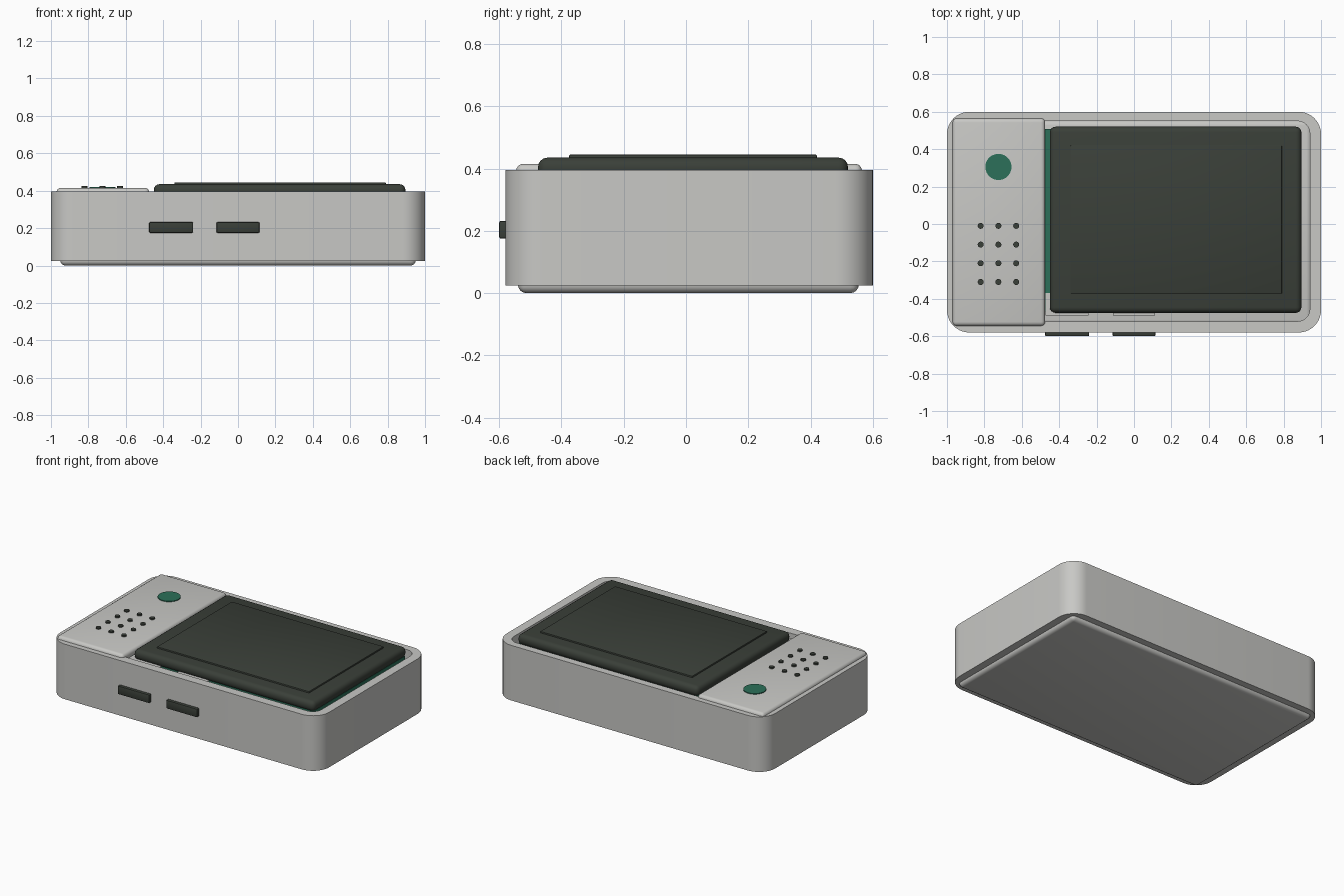
import bpy, bmesh, math

if "Cube" in bpy.data.objects:
    bpy.data.objects.remove(bpy.data.objects["Cube"])


def material(name, rgb):
    m = bpy.data.materials.new(name)
    m.diffuse_color = (*rgb, 1)
    m.use_nodes = True
    m.node_tree.nodes["Principled BSDF"].inputs["Base Color"].default_value = m.diffuse_color
    return m


GREY = material("light grey", (0.58, 0.58, 0.56))
DARK = material("charcoal", (0.042, 0.05, 0.04))
GREEN = material("green", (0.025, 0.16, 0.1))


def finish(name, bm, mat):
    bmesh.ops.recalc_face_normals(bm, faces=bm.faces)
    me = bpy.data.meshes.new(name)
    bm.to_mesh(me)
    bm.free()
    me.materials.append(mat)
    ob = bpy.data.objects.new(name, me)
    bpy.context.collection.objects.link(ob)
    bpy.ops.object.select_all(action='DESELECT')
    ob.select_set(True)
    bpy.context.view_layer.objects.active = ob
    bpy.ops.object.shade_smooth_by_angle(angle=math.radians(35))
    return ob


def box(name, x, y, z, mat, bevel=0.0, segments=4):
    """Box from (min, max) ranges, with rounded edges."""
    bm = bmesh.new()
    bmesh.ops.create_cube(bm, size=1)
    for v in bm.verts:
        v.co = [(r[0] + r[1]) / 2 + c * (r[1] - r[0]) for r, c in zip((x, y, z), v.co)]
    if bevel:
        bmesh.ops.bevel(bm, geom=bm.edges[:], offset=bevel, segments=segments,
                        profile=0.5, affect='EDGES')
    return finish(name, bm, mat)


def disc(name, x, y, z, r, mat, n):
    bm = bmesh.new()
    bmesh.ops.create_cone(bm, cap_ends=True, segments=n, radius1=r, radius2=r, depth=z[1] - z[0])
    bmesh.ops.translate(bm, verts=bm.verts, vec=(x, y, (z[0] + z[1]) / 2))
    return finish(name, bm, mat)


def rounded_outline(x, y, r, n=10):
    pts = []
    for i, (cx, cy) in enumerate(((x[1] - r, y[1] - r), (x[0] + r, y[1] - r),
                                  (x[0] + r, y[0] + r), (x[1] - r, y[0] + r))):
        for k in range(n + 1):
            a = math.pi / 2 * (i + k / n)
            pts.append((cx + r * math.cos(a), cy + r * math.sin(a)))
    return pts


# Case wall: a rounded rectangular tube
bm = bmesh.new()
outer = rounded_outline((-1, 1), (-0.58, 0.60), 0.12)
inner = rounded_outline((-0.94, 0.94), (-0.52, 0.55), 0.065)
loops = [[bm.verts.new((*p, z)) for p in pts]
         for pts, z in ((outer, 0.025), (outer, 0.395), (inner, 0.395), (inner, 0.025))]
for a, b in zip(loops, loops[1:] + loops[:1]):
    for i in range(len(a)):
        j = (i + 1) % len(a)
        bm.faces.new((a[i], a[j], b[j], b[i]))
finish("case_wall", bm, GREY)

# Base plate, slightly inset below the wall
box("base_plate", (-0.95, 0.95), (-0.54, 0.555), (0, 0.06), GREY, 0.028)

# Circuit board under the screen
box("circuit_board", (-0.49, 0.888), (-0.468, 0.507), (0.33, 0.374), GREEN)

# Screen housing and raised display
box("screen_housing", (-0.45, 0.895), (-0.475, 0.52), (0.365, 0.435), DARK, 0.03)
box("display", (-0.34, 0.79), (-0.375, 0.42), (0.42, 0.445), DARK, 0.004, 2)

# Control panel on the left
box("control_panel", (-0.97, -0.475), (-0.545, 0.565), (0.355, 0.415), GREY, 0.022)
disc("button", -0.725, 0.305, (0.40, 0.42), 0.07, GREEN, 40)
for i in range(3):
    for j in range(4):
        disc("speaker_hole", -0.82 + 0.095 * i, -0.01 - 0.1 * j, (0.41, 0.424), 0.016, DARK, 16)

# Ports in the front wall, with their connectors inside
for x in ((-0.475, -0.24), (-0.115, 0.115)):
    box("port", x, (-0.60, -0.56), (0.175, 0.232), DARK, 0.006, 2)
    box("connector", (x[0] + 0.003, x[1] - 0.003), (-0.49, -0.37), (0.25, 0.376), GREY)
